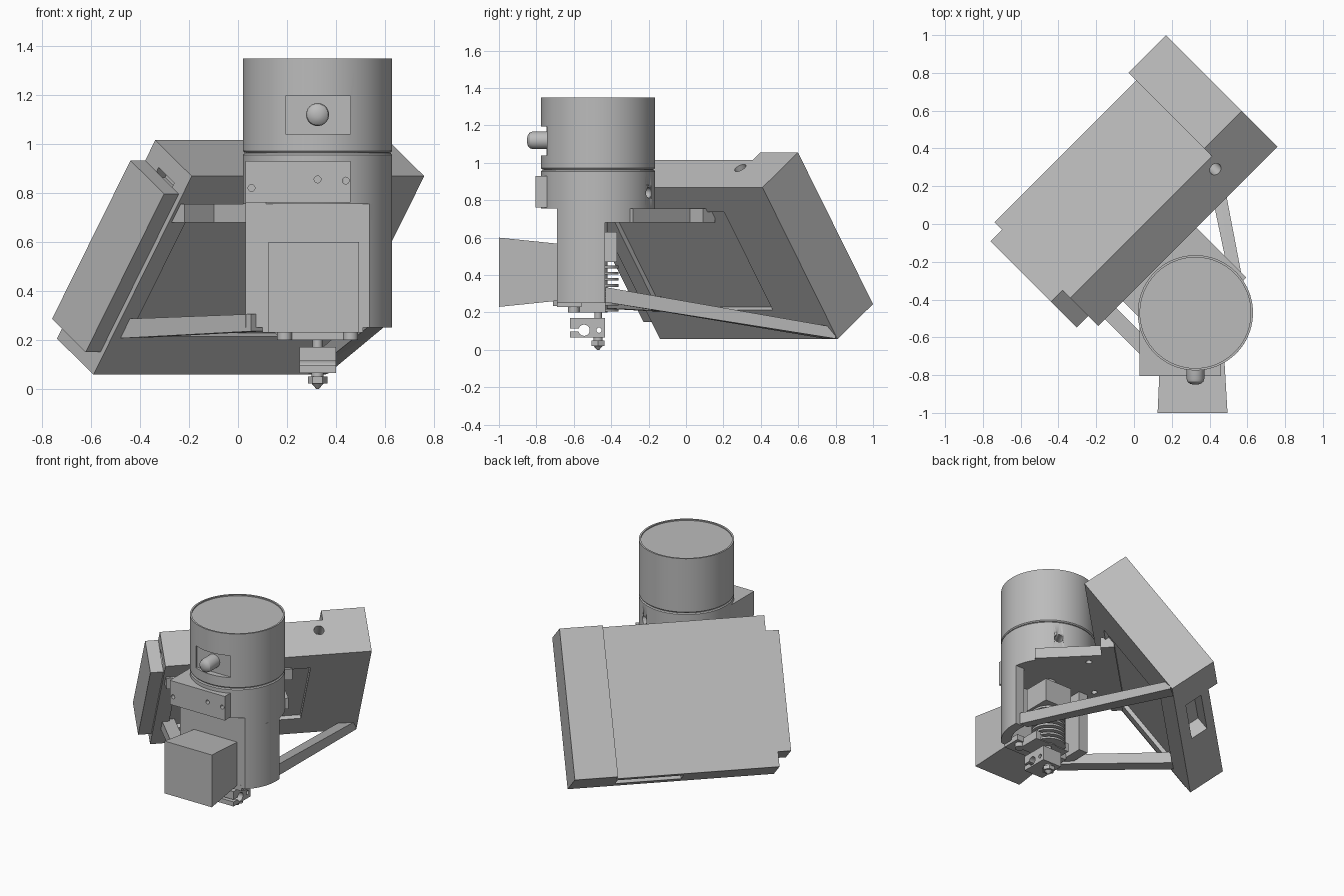
import bpy, bmesh, math
from mathutils import Matrix, Vector

if "Cube" in bpy.data.objects:
    bpy.data.objects.remove(bpy.data.objects["Cube"])

grey = bpy.data.materials.new("plain_grey")
grey.diffuse_color = (0.5, 0.5, 0.5, 1)
grey.use_nodes = True
grey.node_tree.nodes["Principled BSDF"].inputs["Base Color"].default_value = grey.diffuse_color
CX, CY, R = 0.325, -0.47, 0.305
Q = math.sqrt(0.5)


def finish(bm, name, matrix=None, smooth=False):
    if matrix is not None:
        bmesh.ops.transform(bm, matrix=matrix, verts=bm.verts)
    bmesh.ops.recalc_face_normals(bm, faces=bm.faces)
    me = bpy.data.meshes.new(name)
    bm.to_mesh(me)
    bm.free()
    me.materials.append(grey)
    ob = bpy.data.objects.new(name, me)
    bpy.context.collection.objects.link(ob)
    if smooth:
        bpy.ops.object.select_all(action='DESELECT')
        ob.select_set(True)
        bpy.context.view_layer.objects.active = ob
        bpy.ops.object.shade_smooth_by_angle(angle=math.radians(30))
    return ob


def hull(name, pts):
    bm = bmesh.new()
    for p in pts:
        bm.verts.new(p)
    bmesh.ops.convex_hull(bm, input=bm.verts)
    bmesh.ops.dissolve_limit(bm, angle_limit=0.01, verts=bm.verts, edges=bm.edges)
    return finish(bm, name)


def box(name, a, b, c, matrix=None):
    bm = bmesh.new()
    mid = [(p[0] + p[1]) / 2 for p in (a, b, c)]
    size = [p[1] - p[0] for p in (a, b, c)]
    bmesh.ops.create_cube(bm, size=1)
    bmesh.ops.transform(bm, verts=bm.verts,
                        matrix=Matrix.Translation(mid) @ Matrix.Diagonal((*size, 1)))
    return finish(bm, name, matrix)


def prism(name, plan, z0, z1):
    bm = bmesh.new()
    f = bm.faces.new([bm.verts.new((x, y, z0)) for x, y in plan])
    r = bmesh.ops.extrude_face_region(bm, geom=[f])
    vs = [v for v in r["geom"] if isinstance(v, bmesh.types.BMVert)]
    bmesh.ops.translate(bm, verts=vs, vec=(0, 0, z1 - z0))
    return finish(bm, name, smooth=True)


def lathe(name, profile, matrix, n=64):
    """Spin (radius, height) points about z; ends are capped."""
    bm = bmesh.new()
    rings = [[bm.verts.new((r * math.cos(2 * math.pi * i / n), r * math.sin(2 * math.pi * i / n), z))
              for i in range(n)] for r, z in profile]
    for lo, hi in zip(rings, rings[1:]):
        for i in range(n):
            bm.faces.new((lo[i], lo[(i + 1) % n], hi[(i + 1) % n], hi[i]))
    bm.faces.new(rings[0])
    bm.faces.new(rings[-1])
    return finish(bm, name, matrix, True)


def cut(ob, *cutters):
    for c in cutters:
        m = ob.modifiers.new("cut", 'BOOLEAN')
        m.operation, m.solver, m.object = 'DIFFERENCE', 'EXACT', c
    dg = bpy.context.evaluated_depsgraph_get()
    me = bpy.data.meshes.new_from_object(ob.evaluated_get(dg))
    ob.modifiers.clear()
    ob.data = me
    for c in cutters:
        bpy.data.objects.remove(c)


def at(x, y, z=0):
    return Matrix.Translation((x, y, z))


def along_y(x, y, z):
    return at(x, y, z) @ Matrix.Rotation(math.radians(90), 4, 'X')


# ---- tilted display housing: u = along, s = up the slope, t = inwards
ang = math.radians(55)
co, si = math.cos(ang), math.sin(ang)
V = Vector((Q, -Q, 0))
U = Vector((Q, Q, 0))
S = V * co + Vector((0, 0, si))
T = V * si - Vector((0, 0, co))
P = Matrix.Translation(V * -0.587 + Vector((0, 0, 0.245))) @ Matrix((U, S, T)).transposed().to_4x4()

housing = box("display_housing", (-0.516, 0.545), (0, 0.99), (0.07, 0.327), P)
cut(housing,
    box("back_recess", (-0.42, 0.445), (0.19, 0.83), (0.30, 0.4), P),
    box("lower_slot", (0.10, 0.53), (-0.1, 0.10), (0.13, 0.25), P),
    lathe("top_hole", [(0.033, -0.1), (0.033, 0.1)],
          P @ at(0.51, 0.99, 0.145) @ Matrix.Rotation(math.radians(90), 4, 'X'), 24),
    box("end_notch", (-0.6, -0.45), (0.86, 0.91), (0.15, 0.26), P))
box("display_end_block", (0.545, 0.827), (0, 0.99), (0, 0.327), P)
box("display_end_cap", (-0.601, -0.516), (0.098, 0.888), (0.07, 0.307), P)

# ---- top drum with front recess and knob
drum = lathe("top_drum", [(R - 0.006, 0.965), (R, 0.972), (R, 1.35), (R - 0.012, 1.35), (R - 0.012, 1.342)],
             at(CX, CY), 96)
cut(drum, box("knob_recess", (0.195, 0.46), (-0.9, -0.735), (1.04, 1.195)))
lathe("knob", [(0.047, 0), (0.047, 0.09), (0.042, 0.105), (0.03, 0.115), (0.012, 0.12)],
      along_y(CX, -0.73, 1.12), 32)

# ---- body drum below it
lathe("drum_gap", [(R - 0.012, 0.95), (R - 0.012, 0.98)], at(CX, CY), 96)
body = lathe("body_drum", [(R, 0.755), (R, 0.955), (R - 0.006, 0.962)], at(CX, CY), 96)
cut(body, lathe("side_hole", [(0.028, -0.1), (0.028, 0.1)],
                at(CX + R * math.cos(1.09), CY + R * math.sin(1.09), 0.84)
                @ Matrix.Rotation(1.09, 4, 'Z') @ Matrix.Rotation(math.radians(90), 4, 'Y'), 24))

# ---- front mounting block with screw holes
block = box("front_block", (0.03, 0.46), (-0.805, -0.5), (0.76, 0.93))
cut(block, *[lathe("screw_hole", [(r, -0.05), (r, 0.05)], along_y(x, -0.805, z), 20)
             for x, z, r in ((0.055, 0.82, 0.014), (0.44, 0.85, 0.014), (0.325, 0.855, 0.014))])


# ---- lower body: closed deck, then an open-backed shell
def arc(r, a0, a1, n=20):
    return [(CX + r * math.cos(math.radians(a0 + (a1 - a0) * i / n)),
             CY + r * math.sin(math.radians(a0 + (a1 - a0) * i / n))) for i in range(n + 1)]


prism("body_deck", [(0.03, -0.69)] + arc(R, -46, 165, 50), 0.68, 0.76)
prism("body_shell", [(0.03, -0.43), (0.03, -0.69)] + arc(R, -46, 7)
      + arc(R - 0.065, 9, -40) + [(0.10, -0.625), (0.10, -0.43)], 0.25, 0.69)
prism("body_floor", [(0.10, -0.69), (0.51, -0.69), (0.51, -0.56), (0.10, -0.56)], 0.23, 0.27)

# ---- tapered fan box at the front
hull("fan_box", [(x, -1, z) for x in (0.125, 0.495) for z in (0.23, 0.6)]
     + [(x, -0.66, z) for x in (0.14, 0.475) for z in (0.265, 0.565)])

# ---- deck plate and flange joining the body to the housing
W = Matrix((U, V, Vector((0, 0, 1)))).transposed().to_4x4()
plate = box("joining_plate", (-0.33, 0.22), (0.15, 0.62), (0.68, 0.755), W)
cut(plate, *[lathe("plate_hole", [(0.02, 0.6), (0.02, 0.72)], W @ at(u, 0.28), 20)
             for u in (-0.25, 0.14)])
box("plate_flange", (-0.5, 0.32), (0.10, 0.19), (0.68, 0.755), W)

# ---- two lower support arms
hull("right_arm", [(0.60, -0.43, 0.255), (0.60, -0.43, 0.335), (0.535, -0.43, 0.255), (0.535, -0.43, 0.335),
                   (0.365, 0.80, 0.06), (0.365, 0.80, 0.12), (0.29, 0.74, 0.06), (0.29, 0.74, 0.12)])
hull("left_arm", [W @ Vector((u, v, z)) for u in (-0.465, -0.38)
                  for v, z in ((0.54, 0.235), (0.54, 0.305), (-0.25, 0.205), (-0.20, 0.285))])

# ---- hot end: mount, finned sink, heater block, nozzle
box("sink_mount", (0.22, 0.43), (-0.56, -0.37), (0.47, 0.63))
for x in (0.19, 0.46):
    lathe("floor_boss", [(0.03, 0.2), (0.03, 0.27)], at(x, -0.60), 24)
fins = [(0.05, 0.2)]
for i in range(8):
    z = 0.205 + i * 0.033
    fins += [(0.05, z), (0.11, z), (0.11, z + 0.014), (0.05, z + 0.014)]
lathe("heat_sink", fins + [(0.05, 0.68)], at(CX, CY), 40)
box("lower_mount", (0.19, 0.46), (-0.60, -0.43), (0.20, 0.26))
lathe("heat_break", [(0.02, 0.16), (0.02, 0.21)], at(CX, CY), 24)
heater = box("heater_block", (0.252, 0.4), (-0.62, -0.432), (0.065, 0.17))
across = Matrix.Rotation(math.radians(90), 4, 'Y')
cut(heater, lathe("cartridge_hole", [(0.03, -0.2), (0.03, 0.2)], at(CX, -0.545, 0.105) @ across, 24),
    box("clamp_slot", (0.2, 0.45), (-0.7, -0.55), (0.097, 0.113)),
    lathe("sensor_hole", [(0.014, -0.2), (0.014, 0.2)], at(CX, -0.465, 0.105) @ across, 20))
lathe("nozzle_neck", [(0.024, 0.045), (0.024, 0.07)], at(CX, CY), 24)
lathe("nozzle_nut", [(0.04, 0.022), (0.04, 0.05)], at(CX, CY), 6)
lathe("nozzle_tip", [(0.006, 0), (0.025, 0.022)], at(CX, CY), 24)
